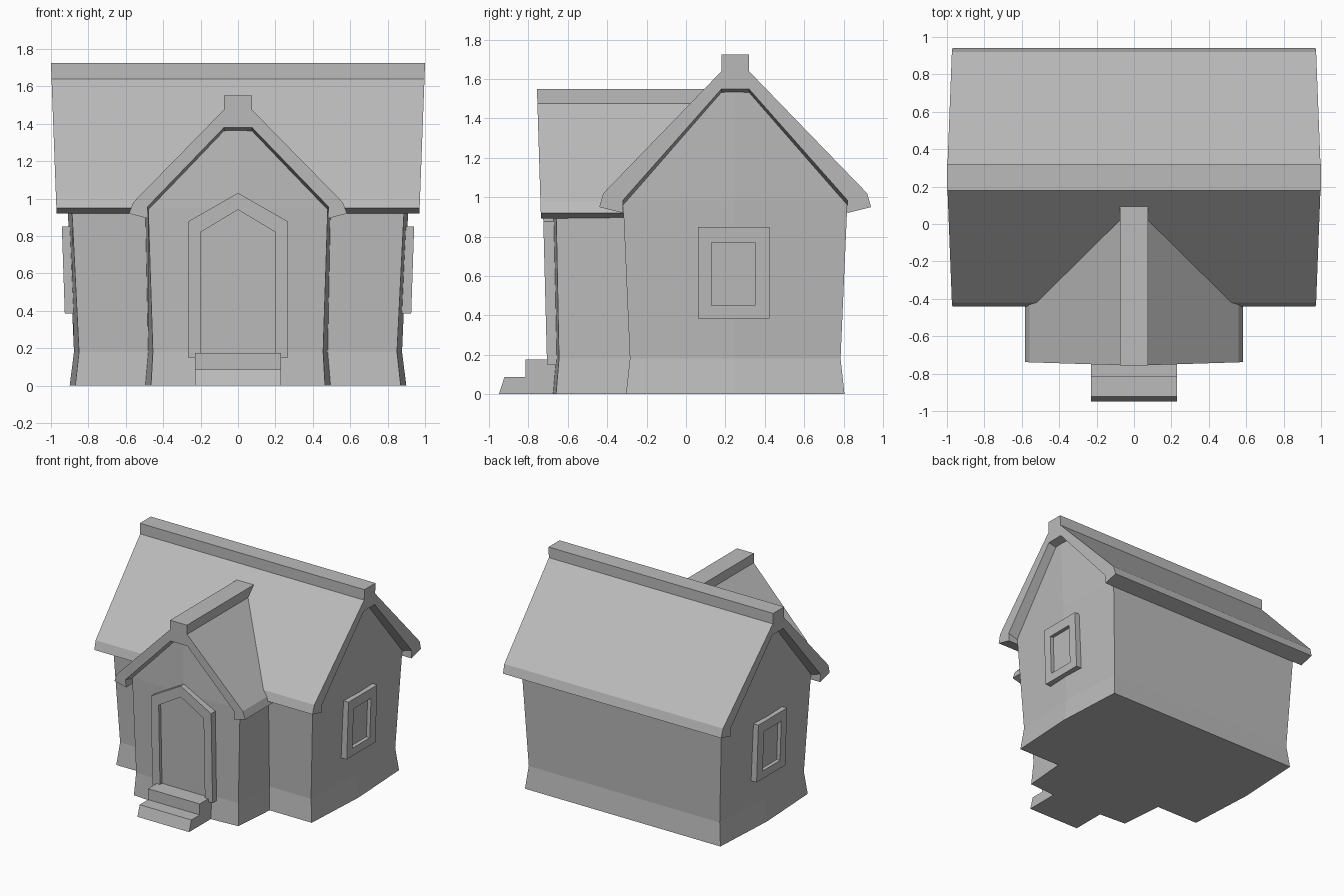
import bpy, bmesh

cube = bpy.data.objects.get("Cube")
if cube:
    bpy.data.objects.remove(cube, do_unlink=True)

STONE = (0.5, 0.5, 0.5, 1)
stone = bpy.data.materials.new("grey_stone")
stone.use_nodes = True
stone.diffuse_color = STONE
stone.node_tree.nodes["Principled BSDF"].inputs["Base Color"].default_value = STONE


def loft(name, loops):
    """Skin a list of equal-length point loops and cap both ends."""
    bm = bmesh.new()
    rings = [[bm.verts.new(p) for p in loop] for loop in loops]
    n = len(rings[0])
    for a, b in zip(rings, rings[1:]):
        for i in range(n):
            j = (i + 1) % n
            bm.faces.new((a[i], a[j], b[j], b[i]))
    bm.faces.new(rings[0])
    bm.faces.new(rings[-1])
    bmesh.ops.recalc_face_normals(bm, faces=bm.faces)
    mesh = bpy.data.meshes.new(name)
    bm.to_mesh(mesh)
    bm.free()
    mesh.materials.append(stone)
    obj = bpy.data.objects.new(name, mesh)
    bpy.context.collection.objects.link(obj)
    return obj


def mirrored(half):
    return half + [(-u, z) for u, z in reversed(half)]


# Main house: bowed gable ends and a flared base; rows are z, half depth, corner x, middle x
MID_Y = 0.25
loft("house_walls", [
    [(-cx, MID_Y - d, z), (cx, MID_Y - d, z), (mx, MID_Y, z),
     (cx, MID_Y + d, z), (-cx, MID_Y + d, z), (-mx, MID_Y, z)]
    for z, d, cx, mx in [(0, .555, .87, .90), (.18, .535, .85, .877),
                         (.98, .57, .89, .912), (1.56, .07, .925, .93)]])

# Porch: bowed front wall; rows are z, front half width, back half width, corner y, middle y
loft("porch_walls", [
    [(-w, cy, z), (0, my, z), (w, cy, z), (b, -.28, z),
     (b, .1, z), (-b, .1, z), (-b, -.28, z)]
    for z, w, b, cy, my in [(0, .465, .497, -.66, -.69), (.18, .455, .48, -.645, -.672),
                            (.95, .48, .497, -.66, -.69), (1.39, .075, .075, -.675, -.69)]])

# Roofs: capped ridge, sloping sides and thick eaves; ridge overhangs further than eaves
main_half = [(.07, 1.725), (.07, 1.64), (.67, 1.02), (.69, .95),
             (.57, .92), (.57, .985), (.07, 1.55)]
main_inner = main_half[:5] + [(.57, .96), (.07, 1.53)]


def main_section(half, side, scale):
    return [(side * scale * (.97 + .03 * (z - .92) / .8), MID_Y + u, z)
            for u, z in mirrored(half)]


loft("main_roof", [main_section(main_half, -1, 1), main_section(main_inner, -1, .92),
                   main_section(main_inner, 1, .92), main_section(main_half, 1, 1)])

porch_half = [(.075, 1.55), (.075, 1.475), (.56, .98), (.583, .92),
              (.48, .893), (.485, .955), (.075, 1.38)]
porch_inner = porch_half[:5] + [(.485, .935), (.075, 1.36)]
loft("porch_roof", [
    [(u, -.737 - .02 * (z - .9) / .65, z) for u, z in mirrored(porch_half)],
    [(u, -.67, z) for u, z in mirrored(porch_inner)],
    [(u, .14, z) for u, z in mirrored(porch_inner)]])


# Window frames with recessed panes on both gable ends
def rect(y0, y1, z0, z1):
    return [(y0, z0), (y1, z0), (y1, z1), (y0, z1)]


outer, inner = rect(.06, .425, .385, .85), rect(.13, .35, .45, .77)
for side, label in ((1, "left"), (-1, "right")):
    loft(label + "_window", [
        [(side * (.913 + .034 * z - depth), y, z) for y, z in outline]
        for outline, depth in ((outer, .08), (outer, 0), (inner, 0), (inner, .03))])


# Pointed door frame with recessed door
def pointed(w, z0, shoulder, apex):
    return [(-w, z0), (w, z0), (w, shoulder), (0, apex), (-w, shoulder)]


outer, inner = pointed(.268, .15, .877, 1.03), pointed(.2, .16, .82, .94)
loft("front_door", [
    [(x, -.702 - .026 * z + depth, z) for x, z in outline]
    for outline, depth in ((outer, .09), (outer, 0), (inner, 0), (inner, .026))])

# Entrance steps
steps = [(-.95, 0), (-.922, .087), (-.815, .087), (-.815, .175), (-.6, .175), (-.6, 0)]
loft("entrance_steps", [[(x, y, z) for y, z in steps] for x in (-.23, .23)])
